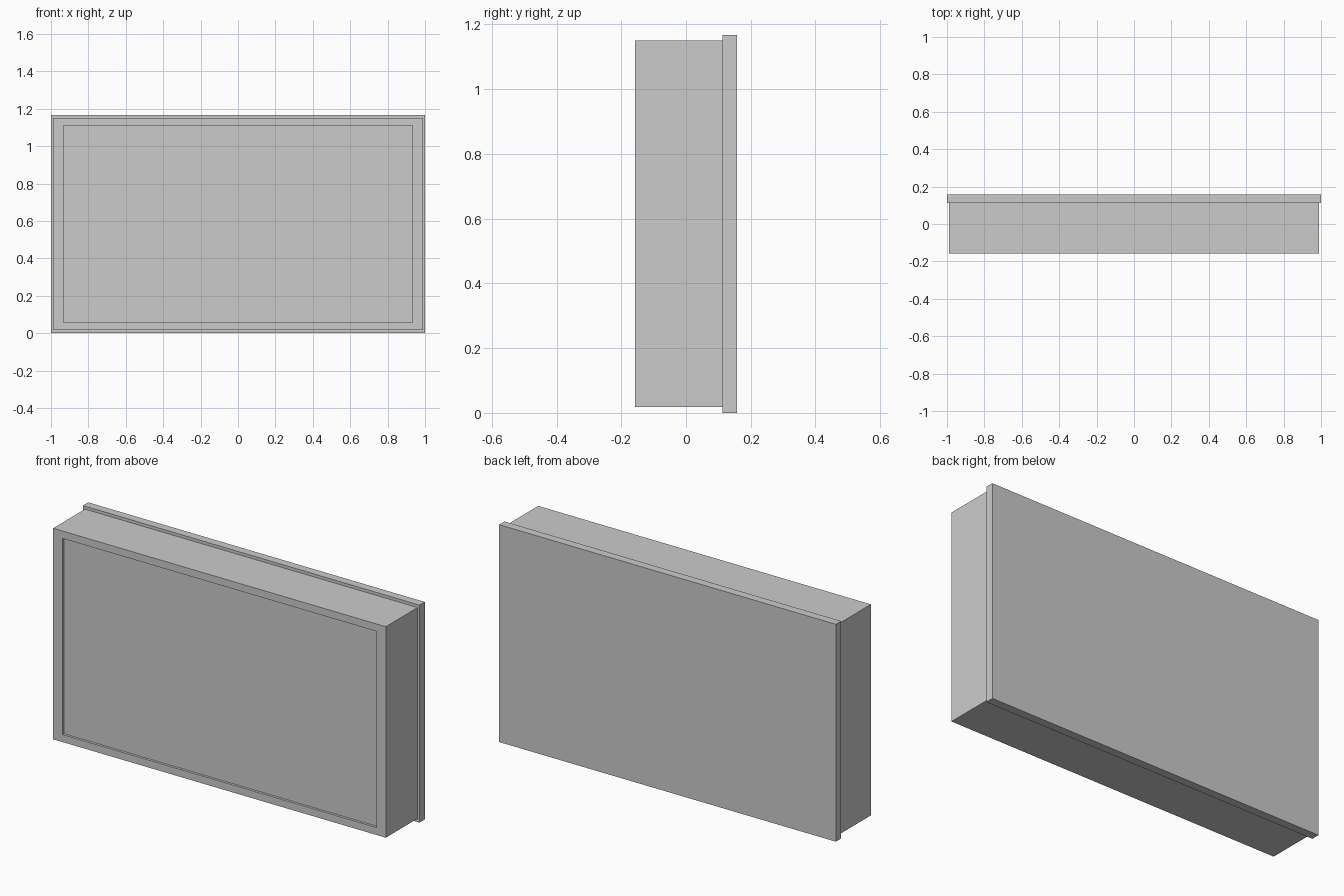
import bpy, bmesh
from mathutils import Vector

if "Cube" in bpy.data.objects:
    bpy.data.objects.remove(bpy.data.objects["Cube"])


def make_box(bm, lo, hi):
    """Add an axis-aligned box between two corners."""
    lo, hi = Vector(lo), Vector(hi)
    verts = bmesh.ops.create_cube(bm, size=1)["verts"]
    for v in verts:
        v.co = (lo + hi) / 2 + v.co * (hi - lo)


def finish(bm, name):
    mesh = bpy.data.meshes.new(name)
    bmesh.ops.recalc_face_normals(bm, faces=bm.faces)
    bm.to_mesh(mesh)
    bm.free()
    obj = bpy.data.objects.new(name, mesh)
    bpy.context.collection.objects.link(obj)
    return obj


# Deep case with a shallow recessed front panel
border_x, border_z, recess = 0.055, 0.04, 0.013
bm = bmesh.new()
make_box(bm, (-0.988, -0.157, 0.018), (0.988, 0.112, 1.151))
bm.faces.ensure_lookup_table()
bm.normal_update()
front = min(bm.faces, key=lambda f: f.normal.y)
mid = front.calc_center_median()

# Narrow the front face to leave the border
bmesh.ops.inset_individual(bm, faces=[front], thickness=0.02)
for v in front.verts:
    v.co.x = (0.988 - border_x) * (1 if v.co.x > 0 else -1)
    v.co.z = mid.z + (1.133 / 2 - border_z) * (1 if v.co.z > mid.z else -1)

# Push the panel back behind the border
panel = bmesh.ops.extrude_discrete_faces(bm, faces=[front])["faces"][0]
bmesh.ops.translate(bm, verts=panel.verts, vec=(0, recess, 0))
finish(bm, "case_with_recessed_panel")

# Slightly larger slab behind the case
bm = bmesh.new()
make_box(bm, (-1, 0.112, 0), (1, 0.157, 1.167))
finish(bm, "back_plate")
